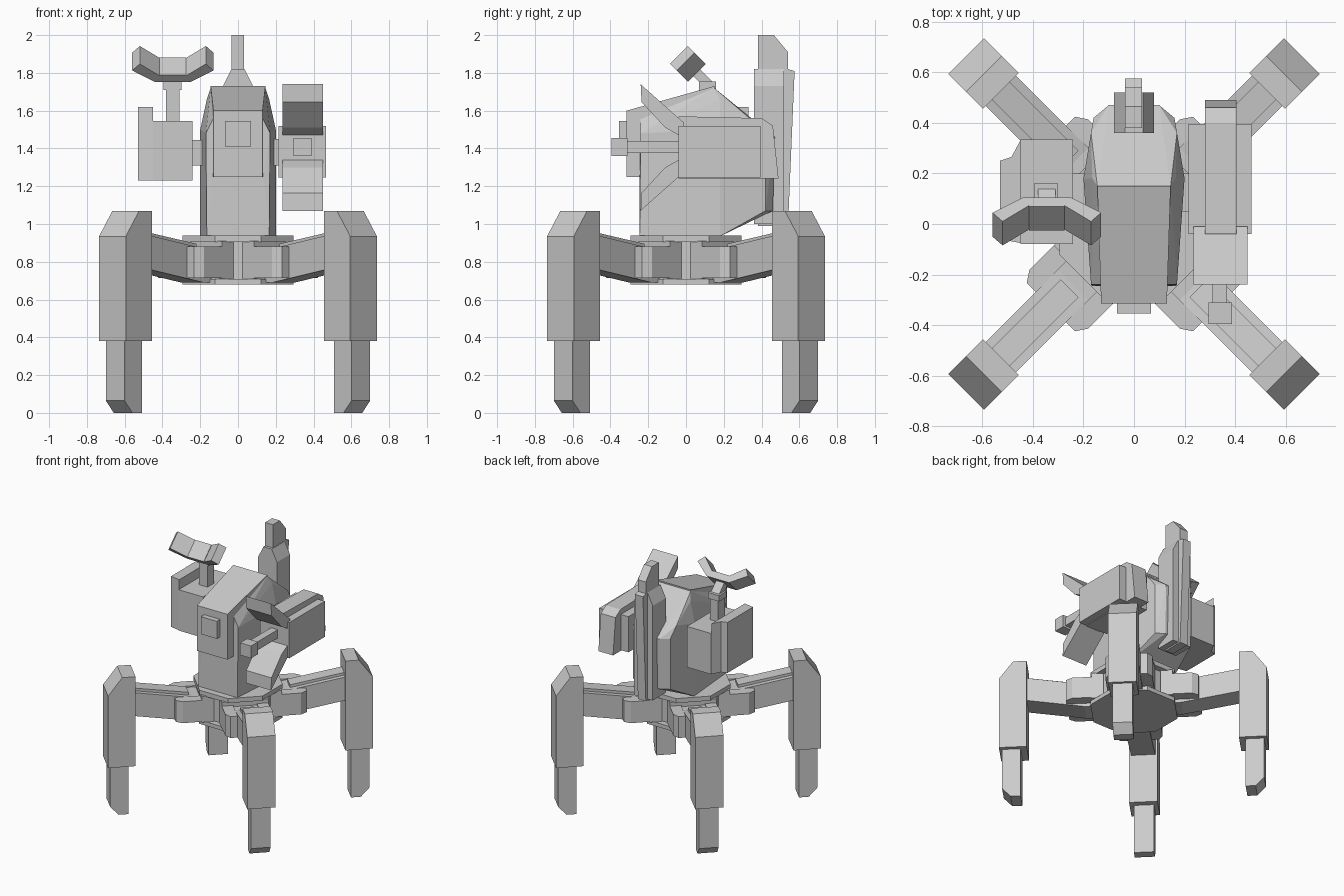
import bpy, bmesh, math
from mathutils import Matrix, Vector

if "Cube" in bpy.data.objects:
    bpy.data.objects.remove(bpy.data.objects["Cube"], do_unlink=True)

grey = bpy.data.materials.new("plain_grey")
grey.use_nodes = True
grey.diffuse_color = (0.6, 0.6, 0.6, 1)
grey.node_tree.nodes["Principled BSDF"].inputs["Base Color"].default_value = (0.6, 0.6, 0.6, 1)


def finish(name, bm, matrix=None):
    bmesh.ops.recalc_face_normals(bm, faces=bm.faces)
    mesh = bpy.data.meshes.new(name)
    bm.to_mesh(mesh)
    bm.free()
    mesh.materials.append(grey)
    obj = bpy.data.objects.new(name, mesh)
    bpy.context.collection.objects.link(obj)
    if matrix:
        obj.matrix_world = matrix
    return obj


def prism(name, axis, profile, lo, hi, matrix=None):
    """Extrude a profile along an axis; the profile uses the other two axes in order."""
    bm = bmesh.new()
    index = "xyz".index(axis)
    verts = []
    for a, b in profile:
        co = [a, b]
        co.insert(index, lo)
        verts.append(bm.verts.new(co))
    face = bm.faces.new(verts)
    new = bmesh.ops.extrude_face_region(bm, geom=[face])["geom"]
    shift = Vector([hi - lo if i == index else 0 for i in range(3)])
    bmesh.ops.translate(bm, vec=shift, verts=[v for v in new if isinstance(v, bmesh.types.BMVert)])
    return finish(name, bm, matrix)


def box(name, x, y, z, matrix=None):
    rect = [(x[0], y[0]), (x[1], y[0]), (x[1], y[1]), (x[0], y[1])]
    return prism(name, "z", rect, z[0], z[1], matrix)


def mirrored_hull(name, points):
    """Convex shell through points and their mirror images across x."""
    bm = bmesh.new()
    for x, y, z in points:
        for side in (-1, 1):
            bm.verts.new((side * x, y, z))
    out = bmesh.ops.convex_hull(bm, input=bm.verts)
    loose = [v for v in out["geom_interior"] if isinstance(v, bmesh.types.BMVert)]
    bmesh.ops.delete(bm, geom=loose, context="VERTS")
    bmesh.ops.dissolve_limit(bm, angle_limit=0.02, verts=bm.verts, edges=bm.edges)
    return finish(name, bm)


def octagon(apothem):
    radius = apothem / math.cos(math.pi / 8)
    return [(radius * math.cos((i + 0.5) * math.pi / 4), radius * math.sin((i + 0.5) * math.pi / 4))
            for i in range(8)]


# Octagonal base
prism("base_bottom_plate", "z", octagon(0.295), 0.68, 0.71)
prism("base_core", "z", octagon(0.25), 0.71, 0.905)
prism("base_top_plate", "z", octagon(0.295), 0.905, 0.94)

# Four legs, each modelled along local x and turned to its diagonal
legs = {"back_left": 45, "back_right": 135, "front_right": 225, "front_left": 315}
for label, degrees in legs.items():
    turn = Matrix.Rotation(math.radians(degrees), 4, "Z")
    box("hip_plate_" + label, (0.2, 0.285), (-0.165, 0.165), (0.71, 0.91), turn)
    for side in (-1, 1):
        bracket = [(0.25, 0.085), (0.465, 0.085), (0.465, 0.135), (0.42, 0.165), (0.25, 0.165)]
        prism("hip_bracket_%s_%s" % (label, "a" if side < 0 else "b"), "z",
              [(r, side * t) for r, t in bracket], 0.715, 0.88, turn)
    prism("thigh_" + label, "y", [(0.26, 0.69), (0.34, 0.69), (0.78, 0.765), (0.78, 0.945), (0.34, 0.87), (0.26, 0.87)],
          -0.085, 0.085, turn)
    prism("thigh_strip_" + label, "y", [(0.36, 0.86), (0.78, 0.93), (0.78, 0.965), (0.36, 0.895)],
          -0.05, 0.05, turn)
    prism("shin_" + label, "y", [(0.745, 0.38), (0.94, 0.38), (0.94, 0.935), (0.84, 1.07), (0.745, 1.07)],
          -0.1, 0.1, turn)
    prism("foot_" + label, "y", [(0.79, 0), (0.86, 0), (0.92, 0.065), (0.92, 0.4), (0.79, 0.4)],
          -0.07, 0.07, turn)

# Torso shell and the overhanging head block
mirrored_hull("torso", [
    (0.165, -0.245, 0.935), (0.135, -0.245, 1.25), (0.17, -0.24, 1.48), (0.13, -0.24, 1.56),
    (0.2, 0.18, 0.935), (0.2, 0.18, 1.5), (0.165, 0.18, 1.66), (0.145, 0.15, 1.72),
    (0.17, 0.36, 1.54), (0.16, 0.42, 1.46), (0.1, 0.47, 1.46), (0.16, 0.42, 1.07), (0.1, 0.46, 1.07)])
mirrored_hull("head", [
    (0.13, -0.315, 1.25), (0.13, -0.315, 1.6), (0.14, 0.15, 1.25), (0.145, 0.15, 1.73)])
box("face_panel", (-0.068, 0.068), (-0.355, -0.3), (1.41, 1.545))

# Rear tower with a tall central fin
prism("tower", "y", [(-0.08, 1.0), (0.08, 1.0), (0.08, 1.73), (0.035, 1.82), (-0.035, 1.82), (-0.08, 1.73)],
      0.36, 0.52)
prism("tower_fin", "x", [(0.38, 0.99), (0.54, 0.99), (0.575, 1.81), (0.54, 1.82), (0.54, 1.91), (0.465, 2.0), (0.38, 2.0)],
      -0.035, 0.032)

# Left weapon with two flared guards and a barrel
box("weapon_axle", (0.15, 0.23), (0.05, 0.2), (1.31, 1.45))
box("weapon_body", (0.215, 0.465), (-0.04, 0.395), (1.245, 1.52))
prism("weapon_spine", "x", [(-0.04, 1.24), (0.49, 1.24), (0.46, 1.52), (0.4, 1.56), (-0.04, 1.57)], 0.28, 0.405)
for name, side in (("upper_guard", 1), ("lower_guard", -1)):
    guard = [(-0.24, 0.335), (-0.01, 0.13), (-0.01, 0.05), (-0.11, 0.105), (-0.235, 0.24)]
    prism(name, "x", [(y, 1.405 + side * z) for y, z in guard], 0.235, 0.45)
box("barrel", (0.31, 0.367), (-0.32, 0), (1.375, 1.44))
box("muzzle", (0.295, 0.388), (-0.395, -0.31), (1.36, 1.455))

# Right equipment pod
box("pod_axle", (-0.26, -0.15), (0.05, 0.2), (1.31, 1.445))
box("pod_body", (-0.45, -0.242), (-0.08, 0.335), (1.23, 1.545))
prism("pod_shield", "z", [(-0.45, -0.075), (-0.53, -0.06), (-0.53, 0.25), (-0.485, 0.265), (-0.45, 0.33)], 1.23, 1.62)

# Sensor on a post, leaning back with swept wings
box("sensor_post", (-0.38, -0.31), (0.07, 0.15), (1.54, 1.72))
box("sensor_post_cap", (-0.395, -0.3), (0.07, 0.16), (1.71, 1.755))
tilt = Matrix.Translation((-0.345, 0.0575, 1.80)) @ Matrix.Rotation(math.radians(45), 4, "X")
box("sensor_neck", (-0.035, 0.035), (-0.025, 0.025), (-0.1, 0.01), tilt)
box("sensor_centre", (-0.07, 0.07), (-0.067, 0.067), (0, 0.05), tilt)
for name, side in (("sensor_wing_left", 1), ("sensor_wing_right", -1)):
    wing = [(0.065, 0), (0.095, 0), (0.215, 0.085), (0.175, 0.134), (0.07, 0.045)]
    prism(name, "y", [(side * x, z) for x, z in wing], -0.067, 0.067, tilt)
